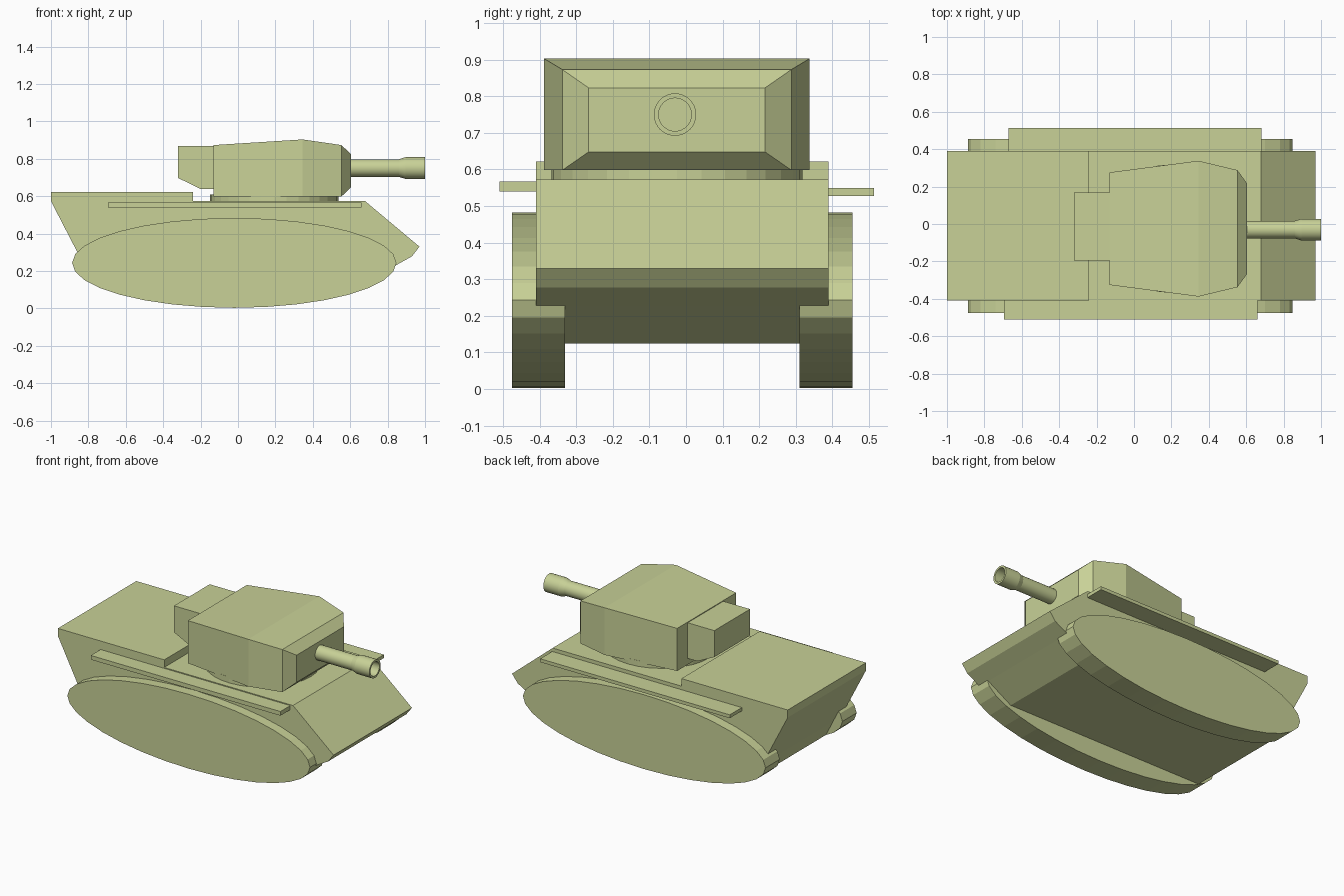
import bpy
from math import sin, cos, tau, radians

if "Cube" in bpy.data.objects:
    bpy.data.objects.remove(bpy.data.objects["Cube"])

paint = bpy.data.materials.new("olive_paint")
paint.diffuse_color = (0.58, 0.64, 0.31, 1)
paint.use_nodes = True
paint.node_tree.nodes["Principled BSDF"].inputs["Base Color"].default_value = paint.diffuse_color


def make(name, verts, faces):
    mesh = bpy.data.meshes.new(name)
    mesh.from_pydata(verts, [], faces)
    mesh.materials.append(paint)
    ob = bpy.data.objects.new(name, mesh)
    bpy.context.collection.objects.link(ob)
    bpy.context.view_layer.objects.active = ob
    bpy.ops.object.select_all(action='DESELECT')
    ob.select_set(True)
    bpy.ops.object.mode_set(mode='EDIT')
    bpy.ops.mesh.select_all(action='SELECT')
    bpy.ops.mesh.normals_make_consistent(inside=False)
    bpy.ops.object.mode_set(mode='OBJECT')
    return ob


def loft(name, rings):
    """Closed skin through rings of equal length, capped at both ends."""
    n = len(rings[0])
    verts = [p for r in rings for p in r]
    faces = [tuple(range(n)), tuple(range(len(verts) - n, len(verts)))]
    for k in range(len(rings) - 1):
        for i in range(n):
            j = (i + 1) % n
            faces.append((k * n + i, k * n + j, (k + 1) * n + j, (k + 1) * n + i))
    return make(name, verts, faces)


def extrude_y(name, profile, y0, y1):
    return loft(name, [[(x, y, z) for x, z in profile] for y in (y0, y1)])


def box(name, x0, x1, y0, y1, z0, z1):
    return extrude_y(name, [(x0, z0), (x1, z0), (x1, z1), (x0, z1)], y0, y1)


# Hull: wide upper body and narrow belly between the tracks
extrude_y("hull", [(-1, 0.622), (-0.24, 0.622), (-0.24, 0.573), (0.68, 0.573),
                   (0.97, 0.33), (0.93, 0.278), (0.835, 0.225),
                   (-0.82, 0.225), (-1, 0.573)], -0.41, 0.39)
extrude_y("belly", [(0.835, 0.225), (0.665, 0.125), (-0.77, 0.125),
                    (-0.82, 0.225)], -0.33, 0.31)

# Tracks: 32-sided elliptical slabs
oval = [(-0.02 + 0.867 * cos(tau * i / 32), 0.243 + 0.24 * sin(tau * i / 32))
        for i in range(32)]
extrude_y("track_front", [(x, z) for x, z in oval], -0.475, -0.33)
extrude_y("track_back", [(x, z) for x, z in oval], 0.31, 0.455)

# Fenders
box("fender_front", -0.695, 0.66, -0.51, -0.40, 0.54, 0.567)
box("fender_back", -0.672, 0.683, 0.38, 0.513, 0.528, 0.55)

# Turret ring
loft("turret_ring", [[(0.193 + 0.343 * cos(tau * i / 32),
                       -0.025 + 0.343 * sin(tau * i / 32), z) for i in range(32)]
                     for z in (0.56, 0.61)])

# Turret: rectangular sections from rear to front (x, half width, bottom, top)
sections = [(-0.13, 0.301, 0.598, 0.873), (0.345, 0.363, 0.598, 0.903),
            (0.553, 0.313, 0.598, 0.873), (0.605, 0.241, 0.648, 0.823)]
loft("turret", [[(x, -0.025 + s * w, z) for s, z in
                 ((-1, b), (1, b), (1, t), (-1, t))] for x, w, b, t in sections])

# Turret rear box
extrude_y("turret_bustle", [(-0.32, 0.868), (-0.12, 0.868), (-0.12, 0.638),
                            (-0.2, 0.638), (-0.32, 0.697)], -0.196, 0.168)

# Gun with flared, hollow muzzle
gun_path = [(0.59, 0.047), (0.86, 0.047), (0.895, 0.058), (1.0, 0.058),
            (1.0, 0.045), (0.9, 0.045)]
loft("gun", [[(x, -0.03 + r * cos(tau * i / 32), 0.75 + r * sin(tau * i / 32))
              for i in range(32)] for x, r in gun_path])
bpy.ops.object.shade_smooth_by_angle(angle=radians(15))
